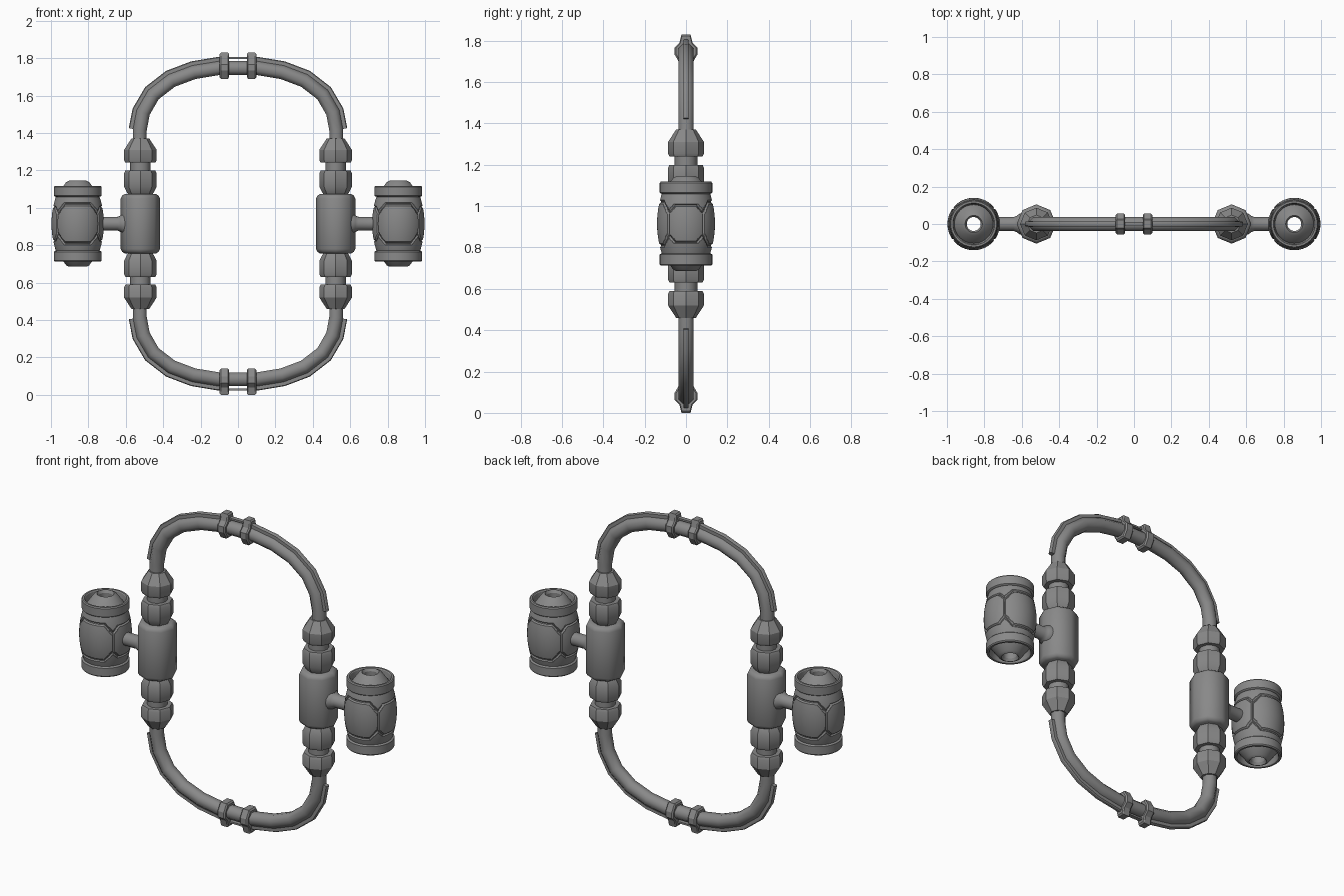
import bpy, bmesh, math
from mathutils import Vector

if "Cube" in bpy.data.objects:
    bpy.data.objects.remove(bpy.data.objects["Cube"])

CZ = 0.915           # mid height; the model mirrors above and below it
POST_X, BARREL_X = 0.522, 0.857

steel = bpy.data.materials.new("grey_metal")
steel.diffuse_color = (0.25, 0.25, 0.25, 1)
steel.use_nodes = True
steel.node_tree.nodes["Principled BSDF"].inputs["Base Color"].default_value = steel.diffuse_color


def finish(name, bm, loc=(0, 0, CZ), angle=30):
    bmesh.ops.recalc_face_normals(bm, faces=bm.faces)
    me = bpy.data.meshes.new(name)
    bm.to_mesh(me)
    bm.free()
    me.materials.append(steel)
    ob = bpy.data.objects.new(name, me)
    ob.location = loc
    bpy.context.collection.objects.link(ob)
    bpy.ops.object.select_all(action='DESELECT')
    ob.select_set(True)
    bpy.context.view_layer.objects.active = ob
    bpy.ops.object.shade_smooth_by_angle(angle=math.radians(angle))
    return ob


def skin(rings, closed=False):
    """Join equal rings of points with quads; cap the ends if open."""
    bm = bmesh.new()
    vs = [[bm.verts.new(p) for p in r] for r in rings]
    n = len(vs[0])
    for i in range(len(vs) if closed else len(vs) - 1):
        a, b = vs[i], vs[(i + 1) % len(vs)]
        for j in range(n):
            k = (j + 1) % n
            bm.faces.new((a[j], a[k], b[k], b[j]))
    if not closed:
        bm.faces.new(vs[0])
        bm.faces.new(vs[-1])
    return bm


def lathe(profile, sides, closed=False):
    return skin([[(r * math.cos(math.tau * j / sides), r * math.sin(math.tau * j / sides), z)
                  for j in range(sides)] for r, z in profile], closed)


def sweep(path, section, sz):
    """Sweep a (y, outward) section along a path in the x-z plane."""
    rings = []
    for i, p in enumerate(path):
        t = (path[min(i + 1, len(path) - 1)] - path[max(i - 1, 0)]).normalized()
        nx, nz = t.y, -t.x
        rings.append([(p.x + nx * o, y, sz * (p.y + nz * o)) for y, o in section])
    return skin(rings)


# Barrel panel seams, as (degrees from front, height) in one quarter of the wall
SEAMS = [((0, .105), (32, .105)), ((32, .105), (52, .055)), ((52, 0), (52, .055)),
         ((52, .055), (66, .09)), ((66, .09), (90, .09))]


def seam_distance(x, y, z):
    k = math.radians(0.135)
    p = Vector((math.degrees(math.atan2(abs(x), abs(y))) * k, abs(z)))
    best = 1.0
    for a, b in SEAMS:
        a, b = Vector((a[0] * k, a[1])), Vector((b[0] * k, b[1]))
        d = b - a
        s = max(0, min(1, (p - a).dot(d) / d.dot(d)))
        best = min(best, (p - a - d * s).length)
    return best


def barrel(name, x):
    # hollow tip, recessed cone, rim band, then the bulging wall
    top = [(.037, .215), (.046, .23), (.062, .222), (.103, .165), (.108, .198),
           (.112, .203), (.122, .203), (.127, .197), (.127, .15), (.123, .146)]
    wall = []
    for i in range(49):
        z = .144 - .288 * i / 48
        wall.append((.14 - .023 * (z / .144) ** 2, z))
    bm = lathe(top + wall + [(r, -z) for r, z in reversed(top)], 144, True)
    for v in bm.verts:
        r = math.hypot(v.co.x, v.co.y)
        if abs(v.co.z) < .13 and r > .11 and seam_distance(*v.co) < .0045:
            v.co.x *= 1 - .007 / r
            v.co.y *= 1 - .007 / r
    finish(name, bm, (x, 0, CZ))


# Side posts, arms and barrels
for side, s in (("left", -1), ("right", 1)):
    loc = (s * POST_X, 0, CZ)
    body = [(.085, .158), (.098, .15), (.105, .135)]
    finish(side + "_post", lathe(body + [(r, -z) for r, z in reversed(body)], 8), loc, 50)
    for level, k in (("upper", 1), ("lower", -1)):
        tag = f"{side}_{level}_"
        finish(tag + "inner_collar", lathe([(r, k * z) for r, z in (
            (.06, .15), (.07, .165), (.087, .198), (.087, .27), (.08, .285), (.05, .285))], 8), loc)
        finish(tag + "neck", lathe([(.055, k * .26), (.055, k * .34)], 12), loc, 40)
        finish(tag + "outer_collar", lathe([(r, k * z) for r, z in (
            (.05, .326), (.08, .326), (.087, .34), (.087, .395), (.048, .455))], 8), loc)
    arm = [(.055, 0), (.055, .09), (.044, .105), (.037, .122), (.037, .23)]
    bm = lathe(arm, 16)
    for v in bm.verts:
        v.co = (s * v.co.z, v.co.y, v.co.x)
    finish(side + "_arm", bm, loc, 40)
    barrel(side + "_barrel", s * BARREL_X)

# Bent tubes with an outer rib, and paired clamps at the middle
half = [(.525, .36), (.525, .50), (.507, .595), (.452, .69), (.355, .765), (.235, .81), (.1, .832)]
right = [Vector(p) for p in half]
mirror = [Vector((-p.x, p.y)) for p in reversed(right)]
tube_sec = [(.04 * math.cos(math.tau * (j + .5) / 8), .04 * math.sin(math.tau * (j + .5) / 8))
            for j in range(8)]
rib_sec = [(-.013, .025), (.013, .025), (.013, .056), (.007, .06), (-.007, .06), (-.013, .056)]
pin_sec = [(-.012, .05), (.012, .05), (.012, .06), (-.012, .06)]
clamp = [(.022, .915), (.032, .875), (.055, .852), (.055, .818), (.03, .775)]
clamp = clamp + [(-y, z) for y, z in reversed(clamp)]

for level, k in (("upper", 1), ("lower", -1)):
    finish(level + "_tube", sweep(right + mirror, tube_sec, k), angle=50)
    joint = Vector((.07, .832))
    finish(level + "_right_rib", sweep(right[1:] + [joint], rib_sec, k))
    finish(level + "_left_rib", sweep([Vector((-.07, .832))] + mirror[:-1], rib_sec, k))
    finish(level + "_bridge_pin", sweep([joint, Vector((-.07, .832))], pin_sec, k))
    for side, s in (("left", -1), ("right", 1)):
        rings = []
        for x, f in ((.047, .88), (.054, 1), (.091, 1), (.098, .88)):
            rings.append([(s * x, y * f, k * (.845 + (z - .845) * f)) for y, z in clamp])
        finish(f"{level}_{side}_clamp", skin(rings))
